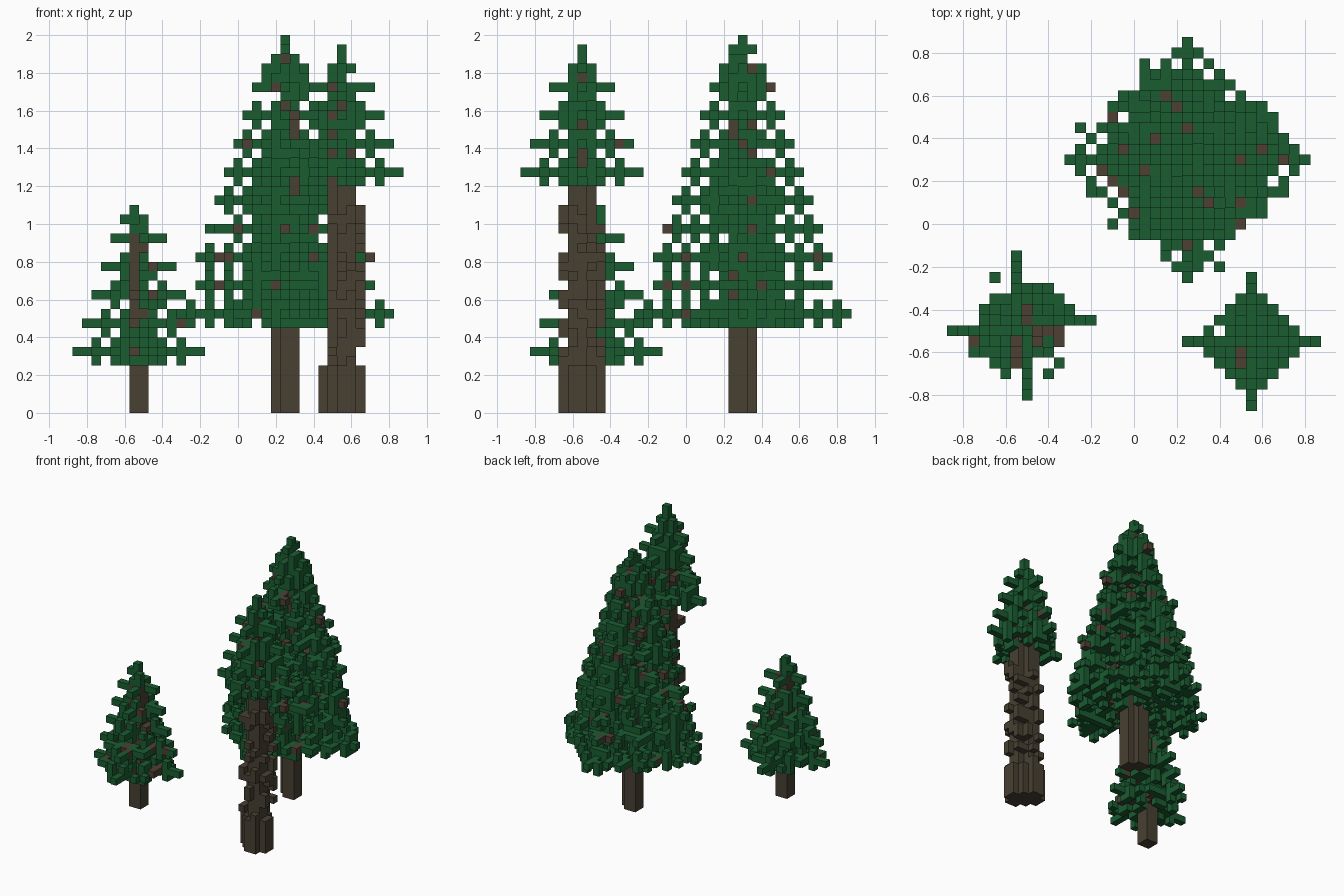
import bpy, bmesh, math, random
from mathutils import Vector

cube = bpy.data.objects.get("Cube")
if cube:
    bpy.data.objects.remove(cube, do_unlink=True)

random.seed(11)
S = 0.05  # edge length of one block


def material(name, rgb):
    m = bpy.data.materials.new(name)
    m.use_nodes = True
    m.diffuse_color = (*rgb, 1)
    m.node_tree.nodes["Principled BSDF"].inputs["Base Color"].default_value = (*rgb, 1)
    return m


LEAF = material("needle green", (0.0105, 0.107, 0.031))
BARK = material("bark brown", (0.065, 0.052, 0.032))
TWIG = material("twig brown", (0.074, 0.051, 0.034))

SIDES = [(1, 0, 0), (-1, 0, 0), (0, 1, 0), (0, -1, 0), (0, 0, 1), (0, 0, -1)]


def blocks(name, cells, solid, mat):
    """Unit blocks, keeping only the sides not covered by a neighbour."""
    bm = bmesh.new()
    for c in sorted(cells):
        centre = Vector((c[0], c[1], c[2] + 0.5)) * S
        for n in SIDES:
            if (c[0] + n[0], c[1] + n[1], c[2] + n[2]) in solid:
                continue
            n = Vector(n)
            u = Vector((n.y, n.z, n.x))
            v = n.cross(u)
            bm.faces.new([bm.verts.new(centre + (n + a * u + b * v) * S / 2)
                          for a, b in ((-1, -1), (1, -1), (1, 1), (-1, 1))])
    bmesh.ops.remove_doubles(bm, verts=bm.verts, dist=0.0001)
    # Merge coplanar squares so long straight bark stays plain
    if mat is BARK:
        bmesh.ops.dissolve_limit(bm, angle_limit=0.01, verts=bm.verts, edges=bm.edges)
    mesh = bpy.data.meshes.new(name)
    bm.to_mesh(mesh)
    bm.free()
    mesh.materials.append(mat)
    bpy.context.collection.objects.link(bpy.data.objects.new(name, mesh))


def column(i, j, k0, k1):
    return {(i, j, k) for k in range(k0, k1)}


def round_trunk(cx, cy, k0, k1):
    """Three blocks across, with two opposite corners notched out."""
    cells = set()
    for dx in (-1, 0, 1):
        for dy in (-1, 0, 1):
            if abs(dx + dy) < 2:
                cells |= column(cx + dx, cy + dy, k0, k1)
    return cells


def crown(name, cx, cy, tiers, spike, wood, fill, spread, reach):
    """Diamond tiers of branches with needle tufts above and below."""
    leaves, twigs = set(spike), set()
    for k, r in tiers:
        size = r + reach
        for i in range(math.floor(cx) - size, math.ceil(cx) + size + 1):
            for j in range(math.floor(cy) - size, math.ceil(cy) + size + 1):
                dx, dy = i - cx, j - cy
                big, small = max(abs(dx), abs(dy)), min(abs(dx), abs(dy))
                d = big + small
                if big > size:
                    continue
                if small == 0:
                    keep = True
                elif small == 0.5 and big > r - 2:
                    # Arms of an even trunk sit in a pinwheel
                    keep = dx * dy > 0 if abs(dx) > abs(dy) else dx * dy < 0
                elif d > r:
                    keep = small > 2 and d <= r + spread and random.random() < 0.3
                else:
                    # Loose checker of single blocks between the arms
                    checker = (i + j + k) % 2 == 0
                    keep = small == 0.5 or random.random() < (0.9 if checker else fill)
                if not keep:
                    continue
                # Inner branch wood is barer than the tips
                bare = 0.4 if small < 1 and big < r * 0.6 else 0.09 if d <= r else 0
                (twigs if random.random() < bare else leaves).add((i, j, k))
                # Tufts on every second block outwards
                tuft = (math.ceil(big) - r) % 2 == 1
                for step in (-1, 1):
                    chance = 0.65 if tuft and d <= r else 0.25 if d < r * 0.4 else 0
                    if random.random() < chance:
                        leaves.add((i, j, k + step))
    twigs -= wood
    leaves -= wood | twigs
    solid = leaves | twigs | wood
    blocks(name + "_needles", leaves, solid, LEAF)
    blocks(name + "_twigs", twigs, solid, TWIG)


# Tall full tree at the back
wood = round_trunk(5, 6, 0, 32) | column(5, 6, 32, 38)
blocks("tall_tree_trunk", wood, wood, BARK)
tiers = [(10, 11), (13, 9), (16, 9), (19, 8), (22, 7), (25, 6), (28, 5), (31, 4), (34, 3), (36, 2)]
spike = {(5, 6, 38), (5, 6, 39), (4, 6, 37), (6, 6, 37), (5, 5, 38), (5, 7, 38)}
crown("tall_tree", 5, 6, tiers, spike, wood, 0.4, 2, 0)

# Bare-trunked tree at the front, its crown high up
wood = round_trunk(11, -11, 0, 31) | column(11, -11, 31, 37)
bark = column(10, -12, 0, 5) | column(12, -10, 0, 5)
for nx, ny, chance in [(1, 0, 0.35), (-1, 0, 0), (0, 1, 0.4), (0, -1, 0.3)]:
    for t in (-1, 0, 1):
        i, j = 11 + 2 * nx + t * abs(ny), -11 + 2 * ny + t * abs(nx)
        # Flared root, then loose bark in short runs
        if t != nx + ny:
            bark |= column(i, j, 0, 5)
        k = 5
        while k < 22:
            if random.random() < chance:
                run = random.randint(1, 2)
                bark |= column(i, j, k, k + run) | column(i - nx, j - ny, k, k + run)
                k += run
            k += 1
bark -= wood
blocks("bare_tree_trunk", wood, wood | bark, BARK)
blocks("bare_tree_loose_bark", bark, bark | wood, BARK)
tiers = [(25, 5), (28, 4), (31, 3), (34, 2), (36, 0)]
crown("bare_tree", 11, -11, tiers, {(11, -11, 37), (11, -11, 38)}, wood | bark, 0.4, 0, 1)

# Young tree on an even, two-block trunk
wood = set()
for i in (-11, -10):
    for j in (-10, -9):
        wood |= column(i, j, 0, 19)
blocks("young_tree_trunk", wood, wood, BARK)
tiers = [(6, 6), (9, 5), (12, 4), (15, 3), (18, 2), (20, 0)]
spike = {(-11, -9, 19), (-11, -9, 20), (-11, -9, 21), (-12, -9, 20), (-11, -10, 19)}
crown("young_tree", -10.5, -9.5, tiers, spike, wood, 0.3, 1, 1)
